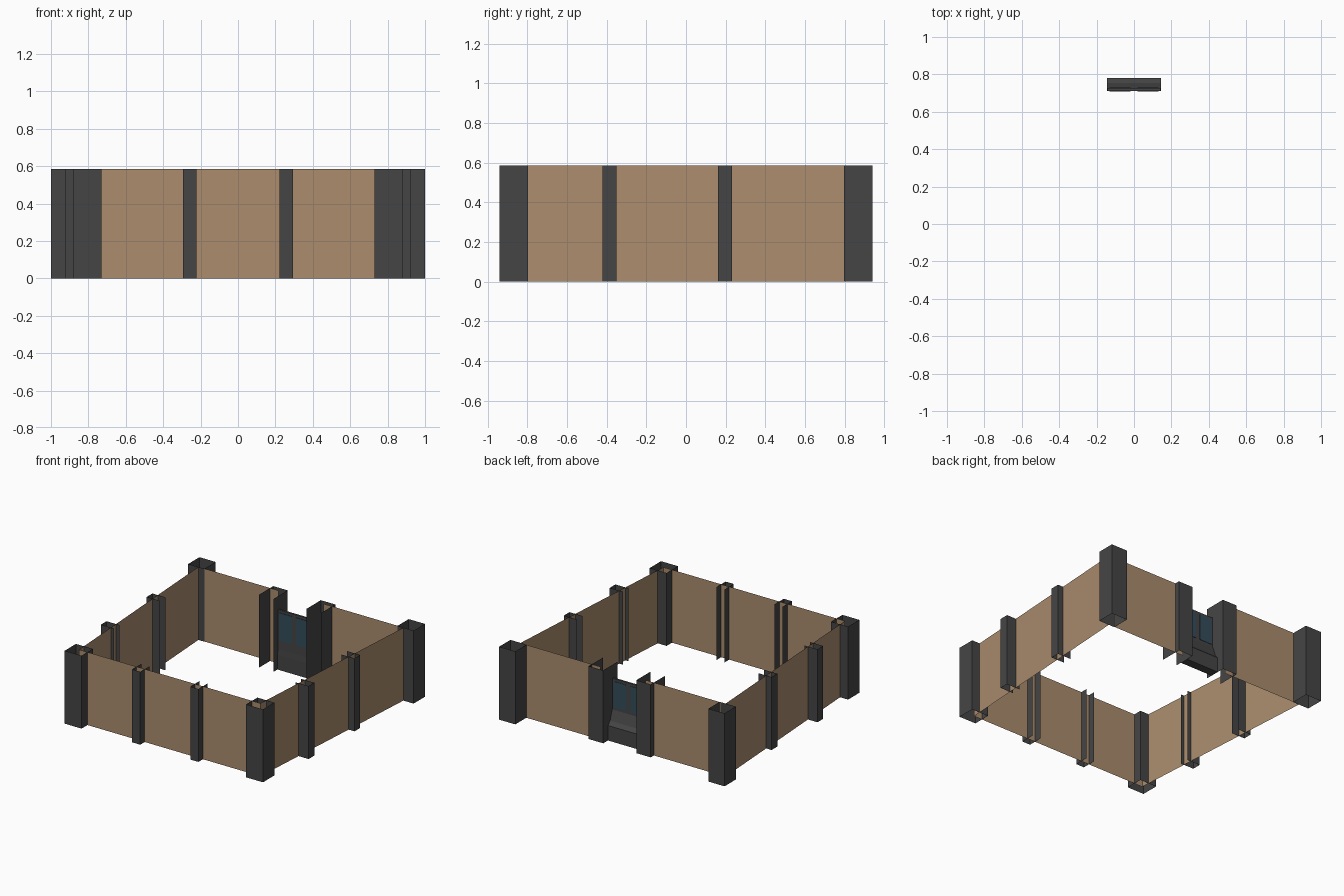
import bpy, bmesh

if "Cube" in bpy.data.objects:
    bpy.data.objects.remove(bpy.data.objects["Cube"])

H = 0.585


def material(name, rgb):
    m = bpy.data.materials.new(name)
    m.diffuse_color = (*rgb, 1)
    m.use_nodes = True
    m.node_tree.nodes["Principled BSDF"].inputs["Base Color"].default_value = m.diffuse_color
    return m


DARK = material("dark_grey", (0.06, 0.06, 0.06))
TAN = material("tan_panel", (0.405, 0.265, 0.154))
GLASS = material("blue_glass", (0.033, 0.073, 0.105))


def finish(name, bm, mat):
    me = bpy.data.meshes.new(name)
    bm.to_mesh(me)
    bm.free()
    me.materials.append(mat)
    ob = bpy.data.objects.new(name, me)
    bpy.context.collection.objects.link(ob)
    return ob


def sheet(name, path, mat, closed=False, z0=0.0, z1=H):
    """Vertical thin sheet that follows a plan path."""
    bm = bmesh.new()
    low = [bm.verts.new((x, y, z0)) for x, y in path]
    top = [bm.verts.new((x, y, z1)) for x, y in path]
    n = len(path)
    for i in range(n if closed else n - 1):
        j = (i + 1) % n
        bm.faces.new((low[i], low[j], top[j], top[i]))
    return finish(name, bm, mat)


def extruded(name, profile, x0, x1, mat):
    """Solid with a y-z profile, extruded along x."""
    bm = bmesh.new()
    a = [bm.verts.new((x0, y, z)) for y, z in profile]
    b = [bm.verts.new((x1, y, z)) for y, z in profile]
    bm.faces.new(a)
    bm.faces.new(b[::-1])
    n = len(profile)
    for i in range(n):
        j = (i + 1) % n
        bm.faces.new((a[j], a[i], b[i], b[j]))
    bmesh.ops.recalc_face_normals(bm, faces=bm.faces)
    return finish(name, bm, mat)


def box(name, x0, x1, y0, y1, z0, z1, mat):
    return extruded(name, [(y0, z0), (y1, z0), (y1, z1), (y0, z1)], x0, x1, mat)


# Front wall
sheet("front_wall", [(-0.805, -0.865), (0.805, -0.865)], TAN)

for s, side in ((-1, "left"), (1, "right")):
    # Slanted side wall and half of the back wall
    sheet(side + "_wall", [(s * 0.805, -0.865), (s * 0.91, 0.80)], TAN)
    sheet(side + "_back_wall", [(s * 0.865, 0.80), (s * 0.2, 0.80)], TAN)

    # Corner posts: open square tubes
    for x0, x1, y, end in ((0.73, 0.88, -0.94, "front"), (0.857, 1.0, 0.797, "back")):
        sheet(f"{side}_{end}_corner_post",
              [(s * x0, y), (s * x1, y), (s * x1, y + 0.143), (s * x0, y + 0.143)],
              DARK, closed=True)

    # Side posts: channels open toward the inside
    for i, y in enumerate((-0.422, 0.16)):
        sheet(f"{side}_side_post_{i + 1}",
              [(s * 0.805, y), (s * 0.922, y), (s * 0.922, y + 0.072), (s * 0.805, y + 0.072)], DARK)

    # Front posts
    sheet(side + "_front_post",
          [(s * 0.222, -0.805), (s * 0.222, -0.922), (s * 0.294, -0.922), (s * 0.294, -0.805)], DARK)

    # Door posts
    sheet(side + "_door_post",
          [(s * 0.147, 0.66), (s * 0.147, 0.84), (s * 0.275, 0.84), (s * 0.275, 0.66)], DARK)

    # Window panes on both faces
    x0, x1 = sorted((s * 0.018, s * 0.13))
    box(side + "_outer_pane", x0, x1, 0.727, 0.731, 0.25, 0.46, GLASS)
    box(side + "_inner_pane", x0, x1, 0.708, 0.713, 0.24, 0.46, GLASS)

# Window frame and the stepped base below it
box("door_frame", -0.143, 0.143, 0.712, 0.728, 0.0, 0.48, DARK)
extruded("door_base", [(0.71, 0), (0.78, 0), (0.78, 0.12), (0.755, 0.15), (0.728, 0.23), (0.715, 0.23), (0.71, 0.12)],
         -0.145, 0.145, DARK)
